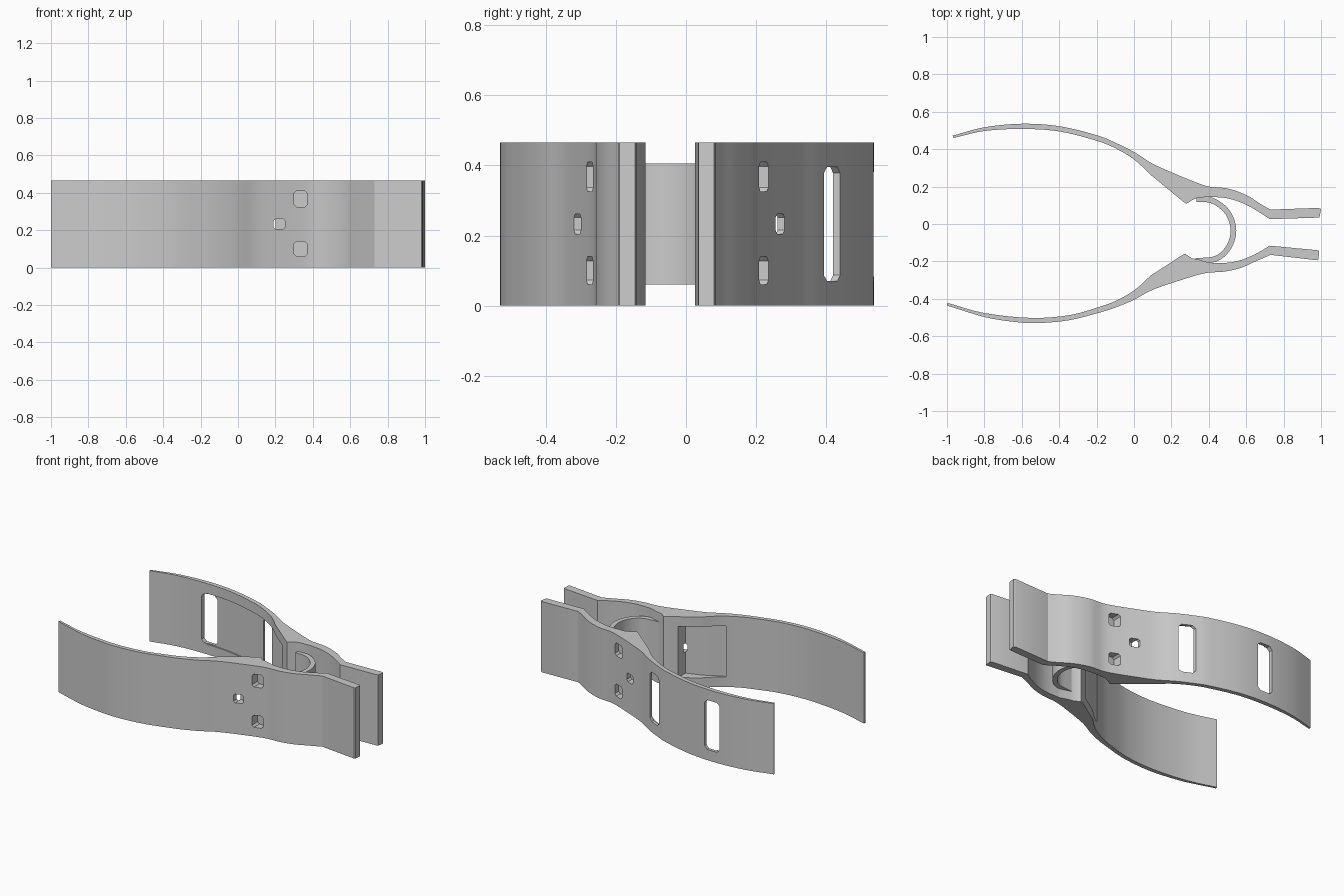
import bpy, math
from mathutils import Vector

if "Cube" in bpy.data.objects:
    bpy.data.objects.remove(bpy.data.objects["Cube"])

H = 0.465           # height of the arms
Z0, Z1 = 0.065, 0.40  # height band of pockets, slots and spring


def smooth(pts, n=5):
    """Catmull-Rom curve through the points."""
    p = [Vector(q) for q in pts]
    p = [2 * p[0] - p[1]] + p + [2 * p[-1] - p[-2]]
    out = []
    for i in range(1, len(p) - 2):
        a, b, c, d = p[i - 1:i + 3]
        for k in range(n):
            t = k / n
            out.append(0.5 * (2 * b + (c - a) * t + (2 * a - 5 * b + 4 * c - d) * t * t
                              + (3 * b - a - 3 * c + d) * t ** 3))
    return [tuple(v) for v in out + [p[-2]]]


def prism(name, pts, z0, z1):
    """Extrude an xy outline from z0 to z1."""
    area = sum(a[0] * b[1] - b[0] * a[1] for a, b in zip(pts, pts[1:] + pts[:1]))
    if area < 0:
        pts = pts[::-1]
    n = len(pts)
    verts = [(x, y, z) for z in (z0, z1) for x, y in pts]
    faces = [tuple(range(n))[::-1], tuple(range(n, 2 * n))]
    faces += [(i, (i + 1) % n, n + (i + 1) % n, n + i) for i in range(n)]
    me = bpy.data.meshes.new(name)
    me.from_pydata(verts, [], faces)
    ob = bpy.data.objects.new(name, me)
    bpy.context.collection.objects.link(ob)
    return ob


def finish(ob, cutters=()):
    """Apply the cutters, then shade smooth with sharp edges."""
    for c in cutters:
        c.hide_render = True
        m = ob.modifiers.new("cut", 'BOOLEAN')
        m.operation, m.solver, m.object = 'DIFFERENCE', 'EXACT', c
    if cutters:
        dg = bpy.context.evaluated_depsgraph_get()
        dg.update()
        me = bpy.data.meshes.new_from_object(ob.evaluated_get(dg))
        ob.modifiers.clear()
        ob.data = me
        for c in cutters:
            bpy.data.objects.remove(c)
    bpy.ops.object.select_all(action='DESELECT')
    ob.select_set(True)
    bpy.context.view_layer.objects.active = ob
    bpy.ops.object.shade_smooth_by_angle(angle=math.radians(30))


def y_at(curve, x):
    for (xa, ya), (xb, yb) in zip(curve, curve[1:]):
        if xa <= x <= xb:
            return ya + (yb - ya) * (x - xa) / (xb - xa)


def pocket(curve, s, x0, x1, wall):
    """Cutter on the inner side that leaves a wall of even thickness."""
    xs = [x0 + (x1 - x0) * i / 14 for i in range(15)]
    top = [(x, y_at(curve, x) - s * wall) for x in xs]
    low = [(x1, top[-1][1] - s * 0.3), (x0, top[0][1] - s * 0.2)]
    return prism("cutter", top + low, Z0, Z1)


def hole(curve, s, x0, x1, z0, z1, depth):
    """Rounded-corner cutter through or into the outer face."""
    y = y_at(curve, (x0 + x1) / 2)
    c = min(x1 - x0, z1 - z0) * 0.18
    xz = [(x0 + c, z0), (x1 - c, z0), (x1, z0 + c), (x1, z1 - c),
          (x1 - c, z1), (x0 + c, z1), (x0, z1 - c), (x0, z0 + c)]
    ya, yb = y + s * 0.08, y - s * depth
    verts = [(x, yy, z) for yy in (ya, yb) for x, z in xz]
    faces = [tuple(range(8)), tuple(range(8, 16))[::-1]]
    faces += [(i, 8 + i, 8 + (i + 1) % 8, (i + 1) % 8) for i in range(8)]
    if s > 0:
        faces = [f[::-1] for f in faces]
    me = bpy.data.meshes.new("cutter")
    me.from_pydata(verts, [], faces)
    ob = bpy.data.objects.new("cutter", me)
    bpy.context.collection.objects.link(ob)
    return ob


def arm(name, s, outer, jaw, arc, tooth, inner, extra):
    curve = smooth(outer)
    outline = curve + jaw + smooth(arc) + tooth + smooth(inner)
    ob = prism(name, outline, 0, H)
    cuts = [hole(curve, s, 0.30, 0.37, 0.06, 0.14, 0.05),
            hole(curve, s, 0.30, 0.37, 0.325, 0.41, 0.05),
            hole(curve, s, 0.19, 0.25, 0.205, 0.262, 0.05)]
    finish(ob, cuts + extra(curve))


# back arm: strap slots, recessed strip between them
arm("back_arm", 1,
    [(-0.97, 0.472), (-0.8, 0.517), (-0.6, 0.536), (-0.4, 0.523), (-0.2, 0.475),
     (-0.1, 0.435), (0, 0.385), (0.1, 0.322), (0.2, 0.277), (0.3, 0.235), (0.4, 0.2),
     (0.5, 0.19), (0.6, 0.155), (0.68, 0.105), (0.73, 0.077)],
    [(0.985, 0.086), (1.0, 0.08), (0.992, 0.036), (0.98, 0.034)],
    [(0.725, 0.026), (0.65, 0.075), (0.58, 0.112), (0.5, 0.137), (0.42, 0.145)],
    [(0.345, 0.142), (0.315, 0.13), (0.28, 0.108), (0.265, 0.118)],
    [(0.09, 0.262), (0, 0.345), (-0.1, 0.405), (-0.2, 0.445), (-0.4, 0.495),
     (-0.6, 0.508), (-0.8, 0.497), (-0.965, 0.46)],
    lambda c: [pocket(c, 1, -0.58, 0.2, 0.02),
               hole(c, 1, -0.62, -0.51, Z0 + 0.005, Z1 - 0.005, 0.1),
               hole(c, 1, -0.11, -0.015, Z0 + 0.005, Z1 - 0.005, 0.15)])

# front arm: hollow behind the thick part
arm("front_arm", -1,
    [(-1, -0.436), (-0.8, -0.497), (-0.65, -0.522), (-0.52, -0.53), (-0.35, -0.515),
     (-0.2, -0.478), (-0.1, -0.447), (0, -0.405), (0.1, -0.352), (0.25, -0.3),
     (0.38, -0.263), (0.48, -0.255), (0.57, -0.235), (0.65, -0.2), (0.73, -0.165)],
    [(0.98, -0.194), (0.986, -0.19), (0.99, -0.145), (0.98, -0.14)],
    [(0.725, -0.116), (0.66, -0.155), (0.58, -0.19), (0.5, -0.207), (0.4, -0.207)],
    [(0.34, -0.188), (0.31, -0.184), (0.275, -0.16), (0.26, -0.165)],
    [(0.09, -0.275), (0, -0.355), (-0.1, -0.412), (-0.2, -0.448), (-0.35, -0.488),
     (-0.55, -0.502), (-0.8, -0.476), (-0.997, -0.422)],
    lambda c: [pocket(c, -1, -0.03, 0.2, 0.035)])

# bent strip spring joining the arms
mid = [Vector(p) for p in smooth(
    [(0.335, 0.132), (0.40, 0.13), (0.455, 0.105), (0.505, 0.055), (0.531, -0.02),
     (0.522, -0.09), (0.487, -0.15), (0.43, -0.188), (0.33, -0.198)])]
left, right = [], []
for i, p in enumerate(mid):
    t = (mid[min(i + 1, len(mid) - 1)] - mid[max(i - 1, 0)]).normalized()
    off = Vector((-t.y, t.x)) * 0.015
    left.append(tuple(p + off))
    right.append(tuple(p - off))
finish(prism("spring", left + right[::-1], 0.06, 0.405))
